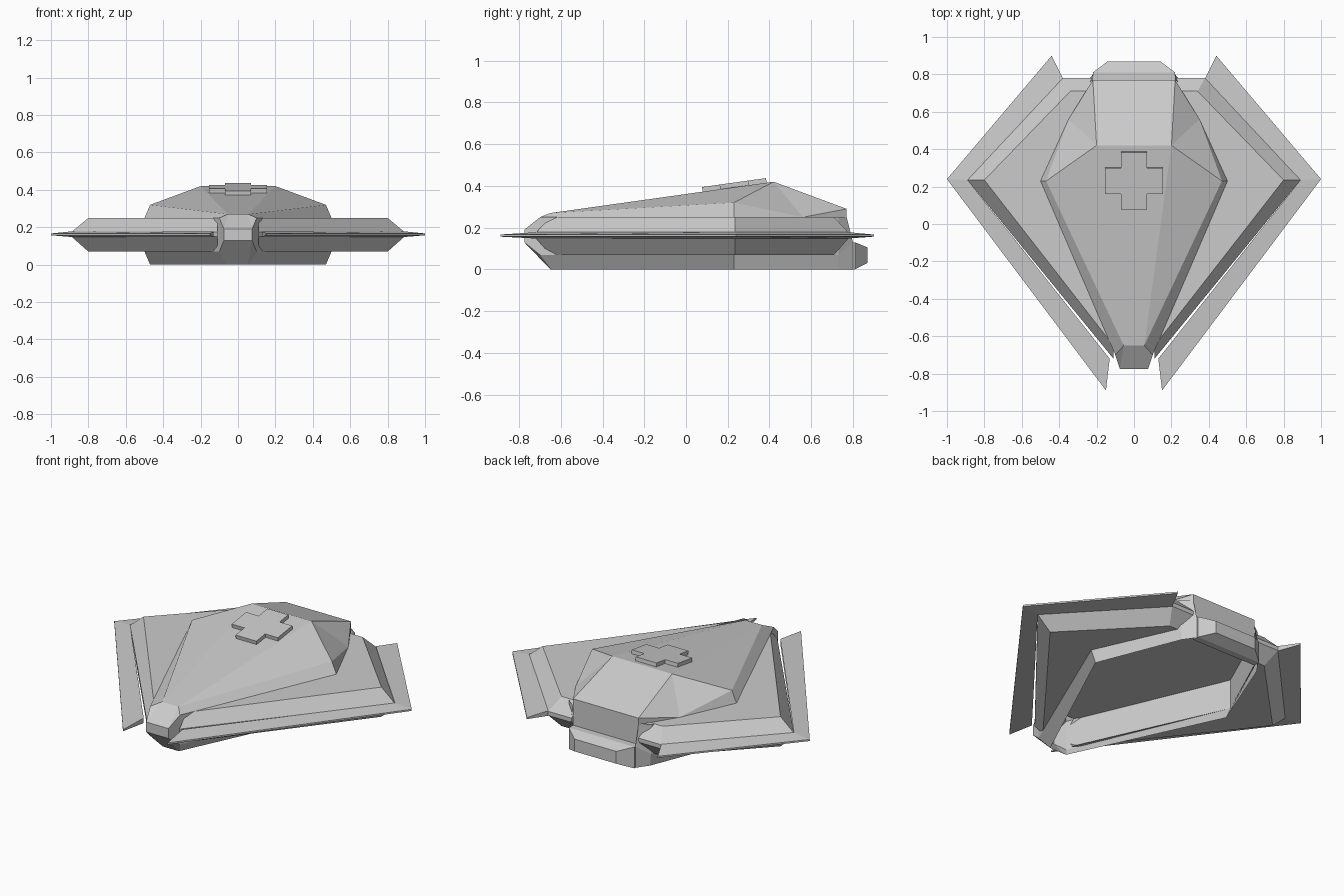
import bpy, bmesh, math

if "Cube" in bpy.data.objects:
    bpy.data.objects.remove(bpy.data.objects["Cube"])


def make(name, faces, mirror=True):
    """Build a flat-faced half from polygons and mirror it across x = 0."""
    bm = bmesh.new()
    for f in faces:
        pts = []
        for p in f:
            if p not in pts:
                pts.append(p)
        bm.faces.new([bm.verts.new(p) for p in pts])
    bmesh.ops.remove_doubles(bm, verts=bm.verts, dist=0.0005)
    bmesh.ops.recalc_face_normals(bm, faces=bm.faces)
    me = bpy.data.meshes.new(name)
    bm.to_mesh(me)
    bm.free()
    ob = bpy.data.objects.new(name, me)
    bpy.context.collection.objects.link(ob)
    if mirror:
        mod = ob.modifiers.new("Mirror", 'MIRROR')
        mod.merge_threshold = 0.001
    return ob


def strip(a, b):
    """Quads between two rows of points."""
    return [[a[i], a[i + 1], b[i + 1], b[i]] for i in range(len(a) - 1)]


def at(z, pts):
    return [(x, y, z) for x, y in pts]


# Raised deck: bevelled rim, flat top, underside ring around the open hull
inner = [(.11, -.65), (.80, .235), (.34, .71), (.22, .71)]
outer = [(.11, -.72), (.89, .235), (.38, .78), (.22, .78)]
hull_line = [(.10, -.65), (.50, .23), (.28, .71), (.22, .71)]
levels = [at(.07, hull_line), at(.07, inner), at(.15, outer),
          at(.175, outer), at(.25, inner)]
faces = [q for a, b in zip(levels, levels[1:]) for q in strip(a, b)]
faces.append([(0, -.65, .25)] + levels[-1] + [(0, .71, .25)])
make("deck", faces)

# Thin wing plates, tapering towards the rim
root = [(.13, -.72), (.89, .235), (.38, .78)]
rim = [(.15, -.89), (1.0, .24), (.44, .90)]
rows = [at(.148, root), at(.157, rim), at(.167, rim), at(.178, root)]
faces = [q for a, b in zip(rows, rows[1:]) for q in strip(a, b)]
faces += [[r[0] for r in rows], [r[-1] for r in rows]]
make("wing_plate", faces)

# Lower hull walls, open underneath
wall = [
    [(0, -.65, 0), (.05, -.65, 0), (.06, -.645, 0), (.47, .23, 0),
     (.27, .73, 0), (.22, .80, 0)],
    [(0, -.775, .13), (.075, -.775, .13), (.10, -.70, .07), (.50, .23, .07),
     (.275, .73, .07), (.22, .80, .13)],
    [(0, -.775, .19), (.075, -.775, .19), (.10, -.70, .25), (.50, .23, .25),
     (.275, .73, .25), (.22, .77, .25)],
]
make("hull_walls", strip(wall[0], wall[1]) + strip(wall[1], wall[2]))

# Upper hull: nose slope, side strips, roof and rear slope
nose, shoulder, ridge = (.055, -.65, .27), (.47, .23, .32), (.20, .42, .42)
tail, hip, base = (.22, .77, .29), (.35, .56, .25), (.50, .23, .25)


def mid(p):
    return (0, p[1], p[2])


make("upper_hull", [
    [mid(nose), nose, ridge, mid(ridge)],
    [nose, shoulder, ridge],
    [mid(ridge), ridge, tail, mid(tail)],
    [ridge, shoulder, hip], [ridge, hip, tail],
    [shoulder, base, hip],
    [nose, (.10, -.70, .25), base, shoulder],
    [nose, (.075, -.775, .19), (.10, -.70, .25)],
    [mid(nose), nose, (.075, -.775, .19), (0, -.775, .19)],
    [hip, (.22, .77, .25), tail],
    [mid(tail), tail, (.22, .77, .13), (0, .77, .13)],
])

# Rear block: short stub and tapered end
sections = []
for x, y, z0, z1 in [(.22, .77, 0, .13), (.22, .81, 0, .13),
                     (.14, .87, .03, .105)]:
    sections.append([(0, y, z0), (x, y, z0), (x, y, z1), (0, y, z1)])
make("rear_block", strip(sections[0], sections[1])
     + strip(sections[1], sections[2]) + [sections[2]])

# Raised cross on the roof, tilted with the hull
a, b, t = .07, .155, .03
outline = [(0, -b), (a, -b), (a, -a), (b, -a), (b, a), (a, a), (a, b), (0, b)]
low, top = at(-t, outline), at(0, outline)
cross = make("roof_cross", strip(low, top) + [top, low])
cross.location = (0, .23, .416)
cross.rotation_euler.x = math.atan(.14)
